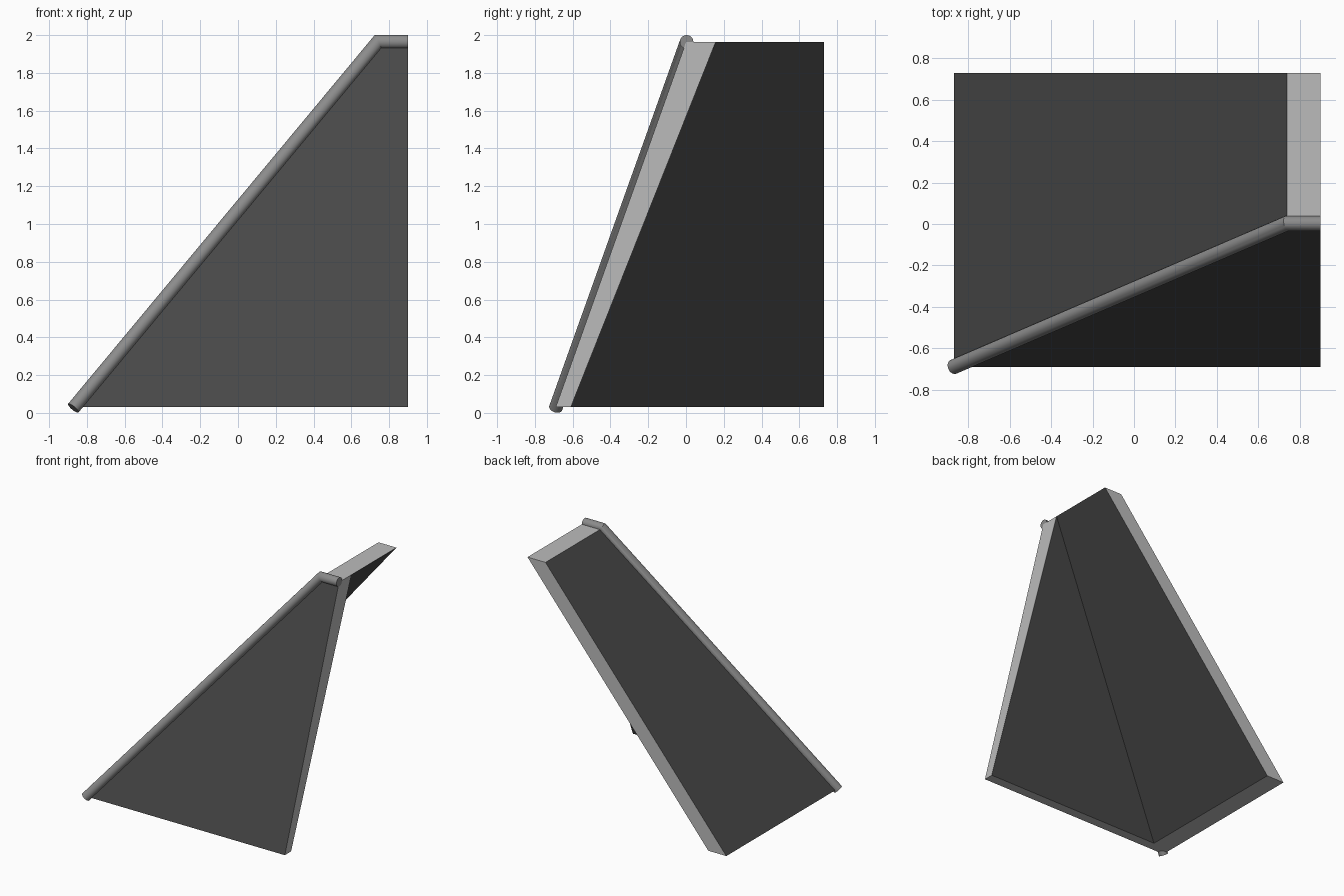
import bpy, bmesh
from mathutils import Vector

if "Cube" in bpy.data.objects:
    bpy.data.objects.remove(bpy.data.objects["Cube"])

def material(name, v):
    m = bpy.data.materials.new(name)
    m.diffuse_color = (v, v, v, 1)
    m.use_nodes = True
    m.node_tree.nodes["Principled BSDF"].inputs["Base Color"].default_value = m.diffuse_color
    return m

slate = material("dark slate", 0.065)
edge = material("light cut edge", 0.5)
cap = material("ridge grey", 0.26)

Z0, Z1 = 0.03, 1.963          # eave and ridge heights
R, B = 0.9, 0.73              # right and back ends

# Two sloping roof slabs meeting at the hip: plan outlines at eave and ridge
outer = [(-0.87, B, Z0), (-0.87, -0.69, Z0), (R, -0.69, Z0),
         (R, 0, Z1), (0.74, 0, Z1), (0.74, B, Z1)]
inner = [(-0.71, B, Z0), (-0.71, -0.61, Z0), (R, -0.61, Z0),
         (R, 0.157, Z1), (R, B, Z1)]
bm = bmesh.new()
o = [bm.verts.new(p) for p in outer]
i = [bm.verts.new(p) for p in inner]
slopes = [(o[0], o[1], o[4], o[5]), (o[1], o[2], o[3], o[4]),
          (i[0], i[4], i[3], i[1]), (i[1], i[3], i[2])]
cuts = [(o[0], o[5], i[4], i[0]),            # back end
        (o[2], i[2], i[3], o[3]),            # right end
        (o[0], i[0], i[1], o[1]), (o[1], i[1], i[2], o[2]),   # eaves
        (o[4], o[3], i[3], i[4], o[5])]      # level top
for f in slopes:
    bm.faces.new(f).material_index = 0
for f in cuts:
    bm.faces.new(f).material_index = 1
bmesh.ops.recalc_face_normals(bm, faces=bm.faces)
me = bpy.data.meshes.new("roof_slabs")
bm.to_mesh(me)
bm.free()
me.materials.append(slate)
me.materials.append(edge)
bpy.context.collection.objects.link(bpy.data.objects.new("roof_slabs", me))

# Round capping along the hip and ridge: mitred tube with closed ends
path = [Vector((-0.872, -0.69, 0.025)), Vector((0.74, 0.003, 1.964)), Vector((R, 0.003, 1.964))]
dirs = [(path[1] - path[0]).normalized(), (path[2] - path[1]).normalized()]
SEG, RAD = 24, 0.036
bm = bmesh.new()
rot = dirs[1].to_track_quat('X', 'Z')
first = bmesh.ops.create_circle(bm, segments=SEG, radius=RAD)["verts"]
end = []
for v in first:                       # circle turned to face along the ridge
    v.co = path[2] + Vector((0, v.co.x, v.co.y))
    end.append(v)

def slide(verts, direction, point, normal):
    """Project a ring along a direction onto a plane."""
    return [bm.verts.new(v.co + direction * ((point - v.co).dot(normal) / direction.dot(normal)))
            for v in verts]

mitre = slide(end, dirs[1], path[1], (dirs[0] + dirs[1]).normalized())
start = slide(mitre, dirs[0], path[0], dirs[0])
for a, b in ((end, mitre), (mitre, start)):
    for k in range(SEG):
        n = (k + 1) % SEG
        bm.faces.new((a[k], a[n], b[n], b[k])).smooth = True
bm.faces.new(end)
bm.faces.new(start)
bmesh.ops.recalc_face_normals(bm, faces=bm.faces)
me = bpy.data.meshes.new("hip_ridge_capping")
bm.to_mesh(me)
bm.free()
me.materials.append(cap)
ob = bpy.data.objects.new("hip_ridge_capping", me)
bpy.context.collection.objects.link(ob)
bpy.context.view_layer.objects.active = ob
ob.select_set(True)
bpy.ops.object.shade_smooth_by_angle(angle=0.6)
